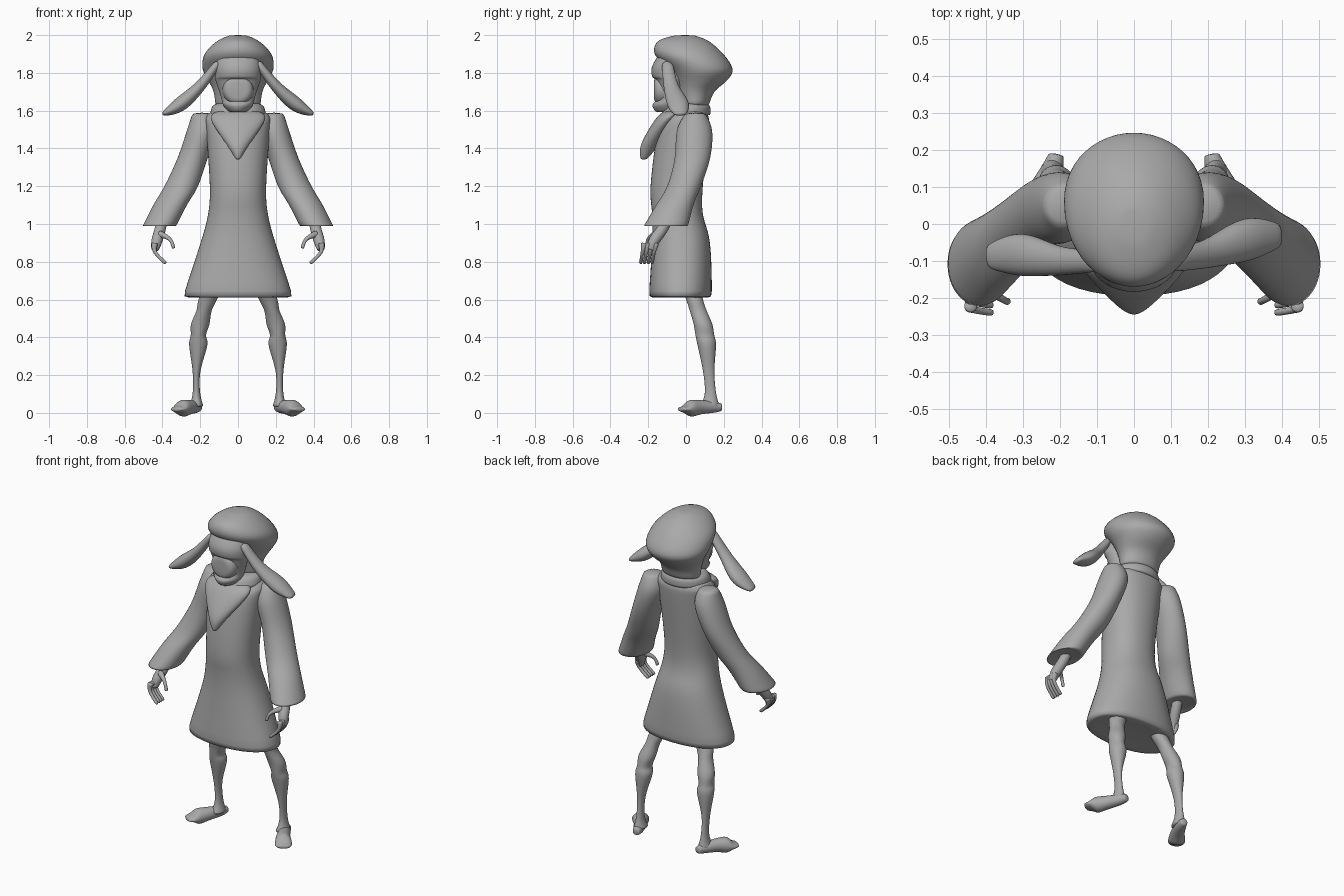
import bpy, bmesh, math
from mathutils import Vector

if "Cube" in bpy.data.objects:
    bpy.data.objects.remove(bpy.data.objects["Cube"])

shade = (0.4, 0.4, 0.4, 1)
grey = bpy.data.materials.new("plain grey")
grey.use_nodes = True
grey.diffuse_color = shade
grey.node_tree.nodes["Principled BSDF"].inputs["Base Color"].default_value = shade


def ease(rows, steps=3):
    """Smoothly interpolate extra sections between the key sections."""
    eased = []
    for i in range(len(rows) - 1):
        before, start = rows[max(i - 1, 0)], rows[i]
        end, after = rows[i + 1], rows[min(i + 2, len(rows) - 1)]
        for step in range(steps):
            t = step / steps
            eased.append([
                b + t * ((c - a) + t * (2 * a - 5 * b + 4 * c - d + t * (3 * (b - c) + d - a))) / 2
                for a, b, c, d in zip(before, start, end, after)])
    return eased + [list(rows[-1])]


def ellipse(centre, across, along, sides, power=1):
    """Closed ring of points; a power below one squares it off."""
    points = []
    for i in range(sides):
        angle = math.tau * i / sides
        c, s = math.cos(angle), math.sin(angle)
        points.append(centre + across * math.copysign(abs(c) ** power, c)
                      + along * math.copysign(abs(s) ** power, s))
    return points


def skin(name, rings, mirror):
    """Join rings into a capped, subdivided, smooth skin."""
    bm = bmesh.new()
    loops = [[bm.verts.new(point) for point in ring] for ring in rings]
    for lower, upper in zip(loops, loops[1:]):
        for i in range(len(lower)):
            bm.faces.new((lower[i - 1], lower[i], upper[i], upper[i - 1]))
    bm.faces.new(loops[0])
    bm.faces.new(loops[-1])
    bmesh.ops.recalc_face_normals(bm, faces=bm.faces)
    for face in bm.faces:
        face.smooth = True
    mesh = bpy.data.meshes.new(name)
    bm.to_mesh(mesh)
    bm.free()
    mesh.materials.append(grey)
    part = bpy.data.objects.new(name, mesh)
    bpy.context.collection.objects.link(part)
    if mirror:
        part.modifiers.new("Mirror", "MIRROR").use_mirror_merge = False
    subdivision = part.modifiers.new("Smooth", "SUBSURF")
    subdivision.levels = subdivision.render_levels = 1


def slices(name, rows, mirror=False, hollow=False, power=1):
    """Level sections: height, half width, front y, back y and optional centre x."""
    rings = []
    for z, width, front, back, *x in ease(rows):
        centre = Vector((x[0] if x else 0, (front + back) / 2, z))
        across, along = Vector((width, 0, 0)), Vector((0, (back - front) / 2, 0))
        if hollow and not rings:
            inside = centre + Vector((0, 0, 0.02))
            rings.append(ellipse(inside, across * 0.8, along * 0.8, 24, power))
        rings.append(ellipse(centre, across, along, 24, power))
    skin(name, rings, mirror)


def tube(name, rows, up=(0, 1, 0), mirror=False):
    """Sections square to a path: x, y, z, side radius and optional up radius."""
    rows = ease(rows)
    points = [Vector(row[:3]) for row in rows]
    rings = []
    for i, row in enumerate(rows):
        tangent = (points[min(i + 1, len(points) - 1)] - points[max(i - 1, 0)]).normalized()
        side = Vector(up).cross(tangent).normalized()
        rings.append(ellipse(points[i], side * row[3], tangent.cross(side) * row[-1], 14))
    skin(name, rings, mirror)


# Robe with a flared hem and a hollowed underside
slices("robe", [
    (0.6, 0.3, -0.2, 0.14),
    (0.9, 0.2, -0.18, 0.13),
    (1.05, 0.16, -0.18, 0.09),
    (1.2, 0.15, -0.19, 0.09),
    (1.5, 0.17, -0.15, 0.12),
    (1.57, 0.17, -0.1, 0.12),
    (1.61, 0.12, -0.07, 0.1),
], hollow=True, power=0.9)

# Wide sleeves, open at the cuff
slices("sleeves", [
    (0.98, 0.09, -0.23, 0.01, 0.42),
    (1.1, 0.09, -0.16, 0.04, 0.36),
    (1.2, 0.09, -0.1, 0.08, 0.3),
    (1.35, 0.08, -0.06, 0.13, 0.24),
    (1.5, 0.08, -0.05, 0.14, 0.19),
    (1.59, 0.05, 0, 0.1, 0.19),
], mirror=True, hollow=True)

# Hands: palm, then curled fingers and thumb
tube("hands", [
    (0.4, -0.09, 1.05, 0.03),
    (0.41, -0.12, 0.98, 0.03),
    (0.43, -0.17, 0.91, 0.03, 0.05),
    (0.44, -0.19, 0.86, 0.02, 0.04),
], mirror=True)
for i, label in enumerate(("index", "middle", "ring", "little")):
    y = -0.22 + 0.02 * i
    tube(label + "_fingers", [
        (0.44, y, 0.9, 0.02),
        (0.44, y - 0.01, 0.85, 0.01),
        (0.38, y - 0.02, 0.79, 0.01),
    ], mirror=True)
tube("thumbs", [
    (0.42, -0.16, 0.95, 0.02),
    (0.36, -0.2, 0.92, 0.01),
    (0.34, -0.21, 0.87, 0.01),
], mirror=True)

# Thin, knobbly legs
slices("legs", [
    (0.7, 0.05, -0.04, 0.07, 0.12),
    (0.6, 0.05, 0, 0.09, 0.16),
    (0.54, 0.04, 0.02, 0.11, 0.18),
    (0.47, 0.05, 0.04, 0.14, 0.2),
    (0.41, 0.04, 0.05, 0.15, 0.21),
    (0.36, 0.05, 0.06, 0.16, 0.21),
    (0.22, 0.02, 0.09, 0.15, 0.22),
    (0.1, 0.02, 0.1, 0.16, 0.22),
    (0.03, 0.04, 0.07, 0.18, 0.22),
], mirror=True)

# Bare feet, turned outwards, thinning towards the toes
tube("feet", [
    (0.21, 0.19, 0.03, 0.02),
    (0.22, 0.15, 0.03, 0.03),
    (0.26, 0.07, 0.03, 0.04, 0.03),
    (0.31, 0, 0.02, 0.05, 0.02),
    (0.33, -0.03, 0.02, 0.03, 0.01),
], up=(0, 0, 1), mirror=True)

# Face with a brow band overhanging the muzzle and a jutting chin
slices("face", [
    (1.59, 0.05, -0.16, 0),
    (1.63, 0.08, -0.18, 0),
    (1.67, 0.09, -0.15, 0),
    (1.76, 0.12, -0.16, 0),
    (1.78, 0.12, -0.18, 0),
    (1.84, 0.12, -0.18, 0),
    (1.93, 0.1, -0.12, 0),
])
tube("muzzle", [
    (0, -0.08, 1.71, 0.09, 0.08),
    (0, -0.15, 1.71, 0.08, 0.07),
    (0, -0.17, 1.71, 0.05),
], up=(0, 0, 1))

# Puffy cap, fullest at the back and overhanging the brow
slices("cap", [
    (1.62, 0.12, -0.03, 0.12),
    (1.7, 0.13, -0.05, 0.15),
    (1.76, 0.16, -0.07, 0.22),
    (1.82, 0.19, -0.1, 0.25),
    (1.9, 0.18, -0.17, 0.2),
    (1.97, 0.11, -0.15, 0.12),
    (2, 0.04, -0.05, 0.04),
])

# Hanging ear flaps, the right one swung slightly forward
for label, sign, swing in (("left", 1, 0), ("right", -1, 0.2)):
    flap = [(0.1, -0.1, 1.86, 0.02, 0.03), (0.2, -0.08, 1.73, 0.03, 0.04),
            (0.31, -0.04, 1.63, 0.04, 0.06), (0.4, -0.03, 1.58, 0.01, 0.03)]
    tube(label + "_ear_flap", [(sign * x, y - swing * (x - 0.1), z, thick, wide)
                               for x, y, z, thick, wide in flap])

# Neckerchief: rolled collar and pointed front drape
slices("collar", [
    (1.57, 0.15, -0.14, 0.13),
    (1.62, 0.14, -0.11, 0.13),
    (1.64, 0.11, -0.08, 0.11),
])
slices("neckerchief_point", [
    (1.6, 0.1, -0.11, -0.02),
    (1.56, 0.15, -0.16, -0.04),
    (1.42, 0.06, -0.24, -0.14),
    (1.34, 0.01, -0.24, -0.21),
])
